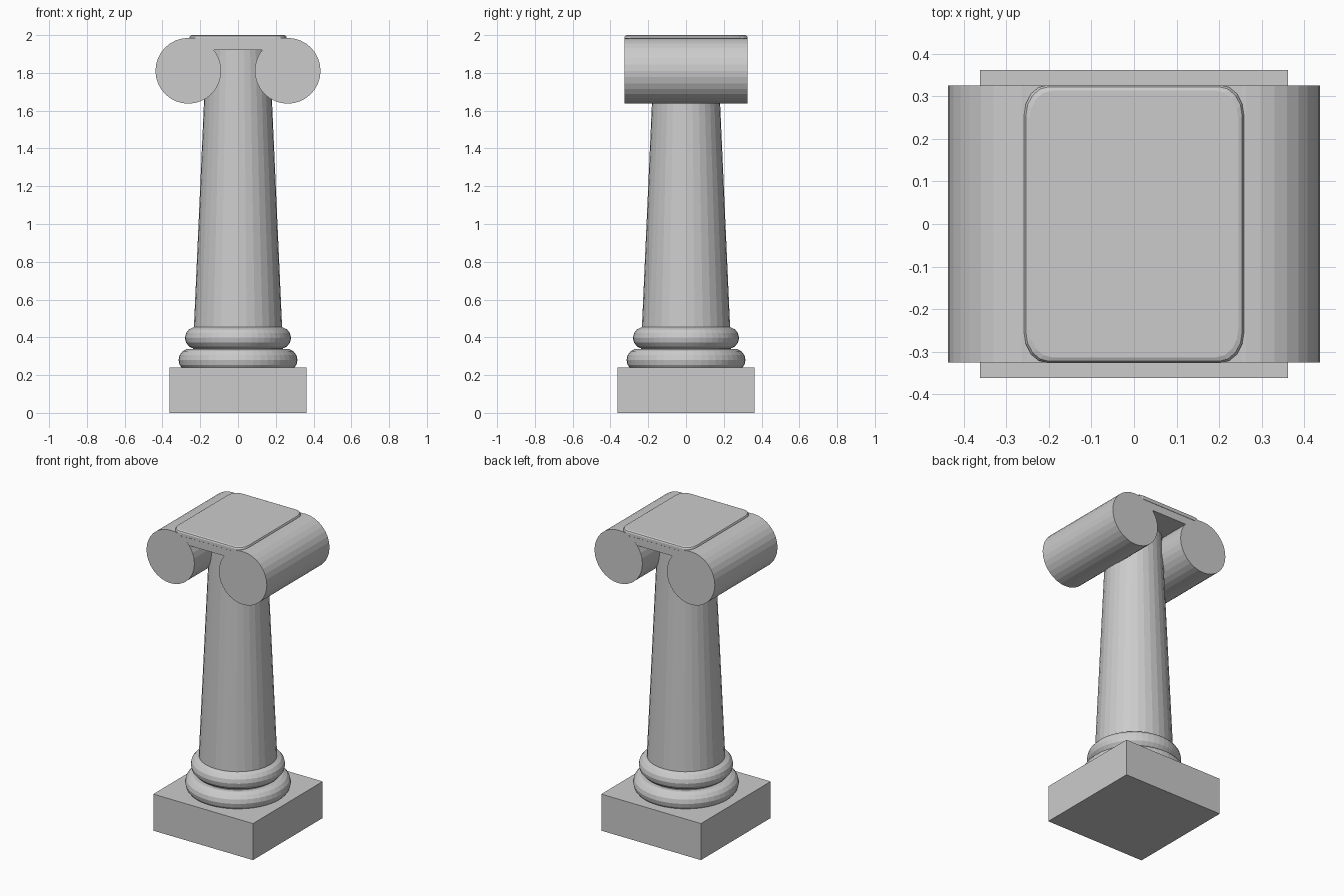
import bpy, bmesh, math
from mathutils import Matrix

if "Cube" in bpy.data.objects:
    bpy.data.objects.remove(bpy.data.objects["Cube"])

stone = bpy.data.materials.new("grey stone")
stone.diffuse_color = (0.6, 0.6, 0.6, 1)
stone.use_nodes = True
stone.node_tree.nodes["Principled BSDF"].inputs["Base Color"].default_value = stone.diffuse_color


def finish(name, bm):
    bmesh.ops.recalc_face_normals(bm, faces=bm.faces)
    me = bpy.data.meshes.new(name)
    bm.to_mesh(me)
    bm.free()
    ob = bpy.data.objects.new(name, me)
    ob.data.materials.append(stone)
    bpy.context.collection.objects.link(ob)
    return ob


def box(name, x, y, z0, z1):
    bm = bmesh.new()
    bmesh.ops.create_cube(bm, size=1)
    for v in bm.verts:
        v.co = (v.co.x * 2 * x, v.co.y * 2 * y, z0 + (v.co.z + 0.5) * (z1 - z0))
    return finish(name, bm)


def cone(name, r0, r1, depth, matrix):
    bm = bmesh.new()
    bmesh.ops.create_cone(bm, cap_ends=True, segments=32, radius1=r0, radius2=r1,
                          depth=depth, matrix=matrix)
    return finish(name, bm)


def ring(name, major, minor, z, n=48, m=14):
    bm = bmesh.new()
    loops = []
    for i in range(n):
        a = 2 * math.pi * i / n
        row = []
        for j in range(m):
            b = 2 * math.pi * j / m
            r = major + minor * math.cos(b)
            row.append(bm.verts.new((r * math.cos(a), r * math.sin(a), z + minor * math.sin(b))))
        loops.append(row)
    for i in range(n):
        p, q = loops[i], loops[(i + 1) % n]
        for j in range(m):
            k = (j + 1) % m
            bm.faces.new((p[j], q[j], q[k], p[k]))
    return finish(name, bm)


# base
box("plinth", 0.362, 0.362, 0, 0.24)
ring("lower_base_ring", 0.255, 0.06, 0.28)
ring("upper_base_ring", 0.223, 0.058, 0.397)

# tapered shaft
z0, z1 = 0.24, 1.94
cone("shaft", 0.243, 0.167, z1 - z0, Matrix.Translation((0, 0, (z0 + z1) / 2)))

# scroll cylinders running front to back
for side, s in (("left", -1), ("right", 1)):
    cone(side + "_scroll", 0.174, 0.174, 0.65,
         Matrix.Translation((s * 0.263, 0, 1.811)) @ Matrix.Rotation(math.pi / 2, 4, 'X'))

# slab bridging the scrolls
box("capital_slab", 0.255, 0.3245, 1.92, 1.984)

# rounded top pad: stretched round corners, softened upper rim
bm = bmesh.new()
outline = []
for cx, cy, start in ((1, 1, 0), (-1, 1, 90), (-1, -1, 180), (1, -1, 270)):
    for k in range(5):
        a = math.radians(start + k * 22.5)
        outline.append((cx * 0.203 + 0.055 * math.cos(a), cy * 0.256 + 0.07 * math.sin(a)))
levels = []
for inset, z in ((0.012, 1.96), (0, 1.97), (0, 1.988), (0.004, 1.996), (0.013, 2.0)):
    fx, fy = 1 - inset / 0.258, 1 - inset / 0.326
    levels.append([bm.verts.new((x * fx, y * fy, z)) for x, y in outline])
for lo, hi in zip(levels, levels[1:]):
    for i in range(len(lo)):
        j = (i + 1) % len(lo)
        bm.faces.new((lo[i], lo[j], hi[j], hi[i]))
bm.faces.new(levels[0])
bm.faces.new(levels[-1])
finish("top_pad", bm)
